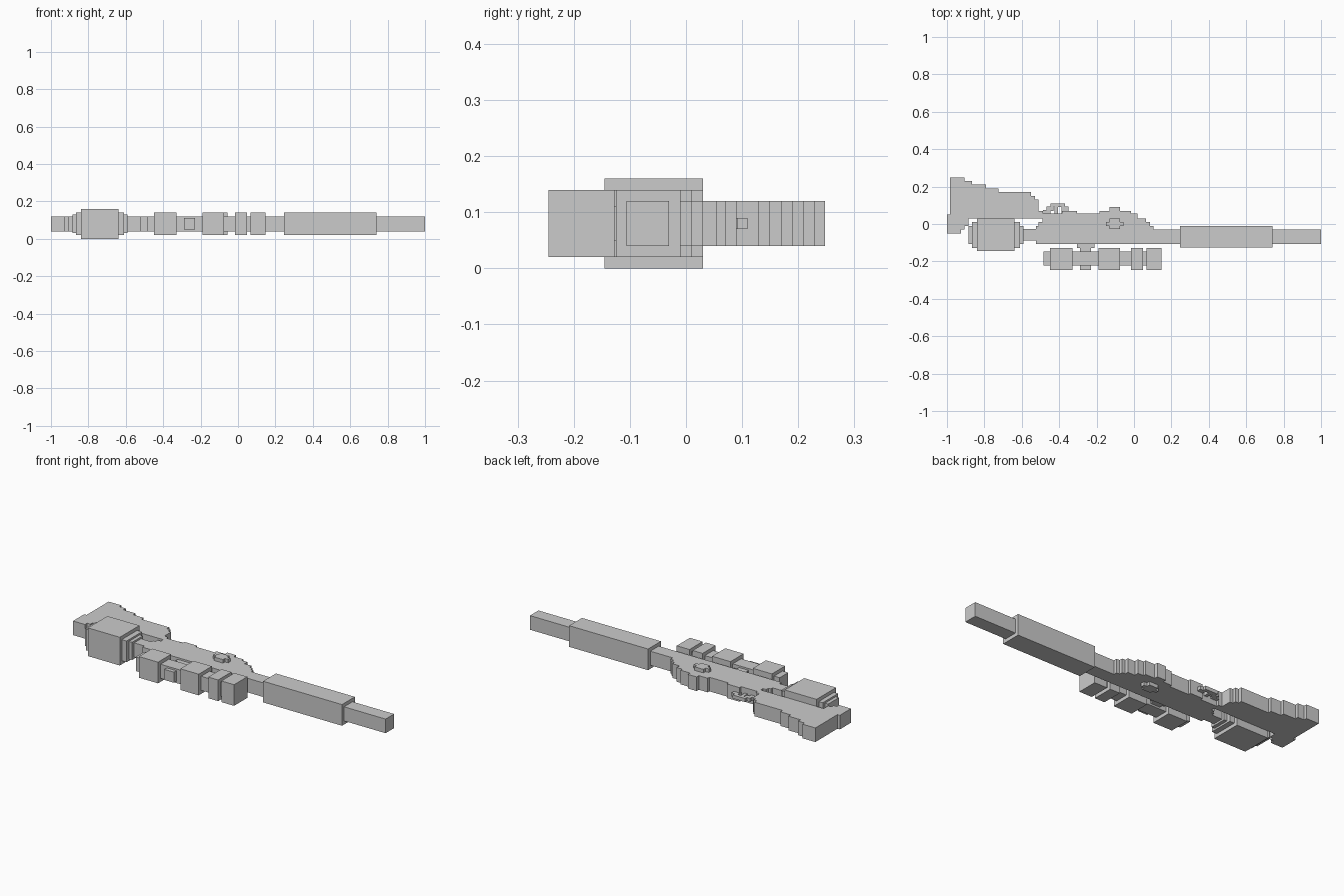
import bpy, bmesh


def prism(name, outline, z0, z1):
    """Extrude a flat outline from z0 to z1."""
    bm = bmesh.new()
    face = bm.faces.new([bm.verts.new((x, y, z0)) for x, y in outline])
    new = bmesh.ops.extrude_face_region(bm, geom=[face])["geom"]
    bmesh.ops.translate(bm, vec=(0, 0, z1 - z0),
                        verts=[v for v in new if isinstance(v, bmesh.types.BMVert)])
    bmesh.ops.recalc_face_normals(bm, faces=bm.faces)
    mesh = bpy.data.meshes.new(name)
    bm.to_mesh(mesh)
    bm.free()
    ob = bpy.data.objects.new(name, mesh)
    bpy.context.collection.objects.link(ob)
    return ob


def box(name, x0, x1, y0, y1, half=0.04):
    """Box centred on the z = 0.08 mid plane."""
    return prism(name, [(x0, y0), (x1, y0), (x1, y1), (x0, y1)], 0.08 - half, 0.08 + half)


def stairs(x, y, steps):
    """Stepped edge: run to each x at the current y, then jump to the new y."""
    pts = [(x, y)]
    for nx, ny in steps:
        pts += [(nx, y), (nx, ny)]
        y = ny
    return pts


# Stock and receiver in one stepped silhouette
top = stairs(-0.985, 0.248, [
    (-0.905, 0.23), (-0.865, 0.21), (-0.79, 0.19), (-0.725, 0.17), (-0.55, 0.15),
    (-0.53, 0.13), (-0.51, 0.07), (-0.487, 0.055), (-0.385, 0.07), (-0.305, 0.055),
    (-0.185, 0.07), (-0.13, 0.09), (-0.075, 0.07), (-0.015, 0.055), (0.02, 0.03),
    (0.065, 0.01), (0.085, -0.01), (0.105, -0.03)])
bottom = [(0.12, -0.03), (0.12, -0.106), (-0.525, -0.106), (-0.525, -0.01),
          (-0.51, -0.01), (-0.51, 0.01), (-0.49, 0.01), (-0.49, 0.03),
          (-0.885, 0.03), (-0.885, -0.01), (-0.905, -0.01), (-0.905, -0.03),
          (-0.925, -0.03), (-0.925, -0.05), (-1.0, -0.05), (-1.0, 0.05), (-0.985, 0.05)]
prism("stock_and_receiver", top + bottom, 0.04, 0.12)

# Barrel and its thicker sleeve
box("barrel", 0.12, 1.0, -0.106, -0.03)
box("barrel_sleeve", 0.245, 0.74, -0.125, -0.01, 0.06)

# Stepped tank beside the stock, with connecting pipe
box("tank_core", -0.84, -0.64, -0.145, 0.03, 0.08)
box("tank_shoulder", -0.865, -0.61, -0.127, 0.01, 0.06)
box("tank_cap", -0.885, -0.59, -0.106, -0.01, 0.05)
box("tank_pipe", -0.59, -0.525, -0.088, -0.026)

# Sight tube with collars
box("sight_tube", -0.485, 0.10, -0.223, -0.147)
for i, (x0, x1) in enumerate([(-0.45, -0.33), (-0.19, -0.075), (-0.015, 0.047), (0.067, 0.147)]):
    box(f"sight_collar_{i + 1}", x0, x1, -0.245, -0.127, 0.06)

# Sight mount
box("mount_foot", -0.305, -0.21, -0.127, -0.106, 0.03)
box("mount_post", -0.29, -0.23, -0.245, -0.12, 0.03)

# Side knob, passing through both faces
box("knob_wide", -0.15, -0.055, -0.01, 0.01, 0.06)
box("knob_tall", -0.13, -0.075, -0.028, 0.03, 0.06)

# Trigger guard loop and trigger
box("guard_bar", -0.447, -0.37, 0.09, 0.11, 0.01)
box("guard_rear", -0.467, -0.43, 0.07, 0.093, 0.01)
box("guard_rear_foot", -0.487, -0.447, 0.05, 0.075, 0.01)
box("guard_front", -0.387, -0.35, 0.05, 0.093, 0.01)
box("trigger", -0.425, -0.407, 0.05, 0.09, 0.01)
